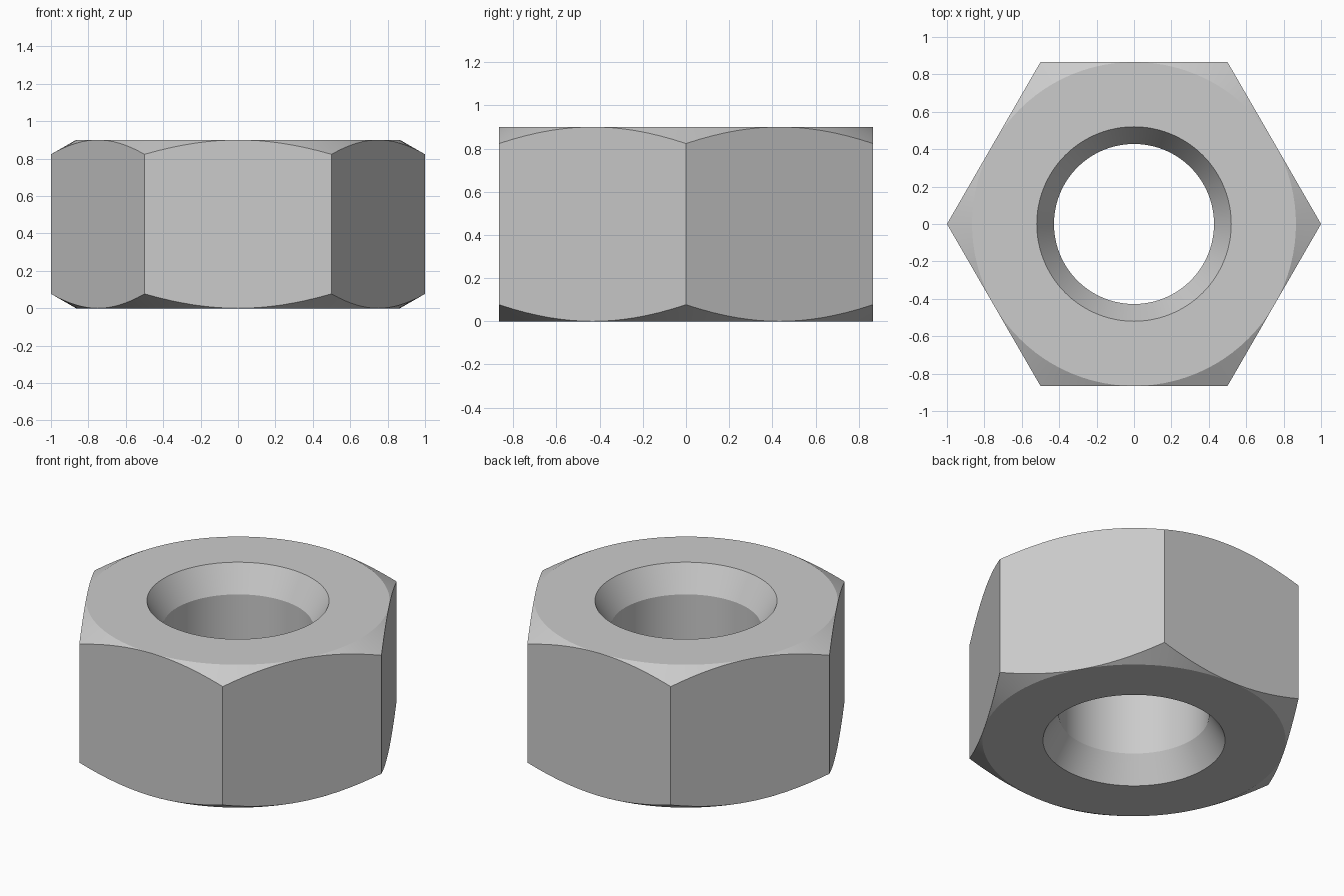
import bpy
import bmesh
import math

default = bpy.data.objects.get("Cube")
if default:
    bpy.data.objects.remove(default, do_unlink=True)

HEIGHT = 0.9
FLAT = math.cos(math.pi / 6)      # centre to flat side
CORNER_DROP = 0.077               # chamfer depth at the hexagon corners
BORE, RIM = 0.428, 0.52           # hole radius inside and at the mouths
SINK = 0.16                       # depth of the countersink
SEGMENTS = 96

steel = bpy.data.materials.new("steel grey")
steel.use_nodes = True
steel.diffuse_color = (0.6, 0.6, 0.6, 1)
steel.node_tree.nodes["Principled BSDF"].inputs["Base Color"].default_value = (0.6, 0.6, 0.6, 1)


def section(angle):
    """Closed cross-section (radius, height) of the nut at one angle."""
    from_flat = angle % (math.pi / 3) - math.pi / 6
    outer = FLAT / math.cos(from_flat)
    drop = CORNER_DROP * (outer - FLAT) / (1 - FLAT)
    lower = [(BORE, SINK), (RIM, 0), (FLAT, 0), (outer, drop)]
    upper = [(r, HEIGHT - z) for r, z in reversed(lower)]
    return lower + upper


# Sweep the section around the axis
bm = bmesh.new()
rings = []
for i in range(SEGMENTS):
    a = 2 * math.pi * i / SEGMENTS
    rings.append([bm.verts.new((r * math.cos(a), r * math.sin(a), z))
                  for r, z in section(a)])
for i, ring in enumerate(rings):
    following = rings[(i + 1) % SEGMENTS]
    for j in range(len(ring)):
        k = (j + 1) % len(ring)
        bm.faces.new((ring[j], following[j], following[k], ring[k]))

# The chamfer vanishes at the middle of each flat side
bmesh.ops.remove_doubles(bm, verts=bm.verts, dist=0.00001)
bmesh.ops.recalc_face_normals(bm, faces=bm.faces)

mesh = bpy.data.meshes.new("hex_nut")
bm.to_mesh(mesh)
bm.free()
mesh.materials.append(steel)
nut = bpy.data.objects.new("hex_nut", mesh)
bpy.context.collection.objects.link(nut)

bpy.ops.object.select_all(action="DESELECT")
nut.select_set(True)
bpy.context.view_layer.objects.active = nut
bpy.ops.object.shade_smooth_by_angle(angle=math.radians(25))
